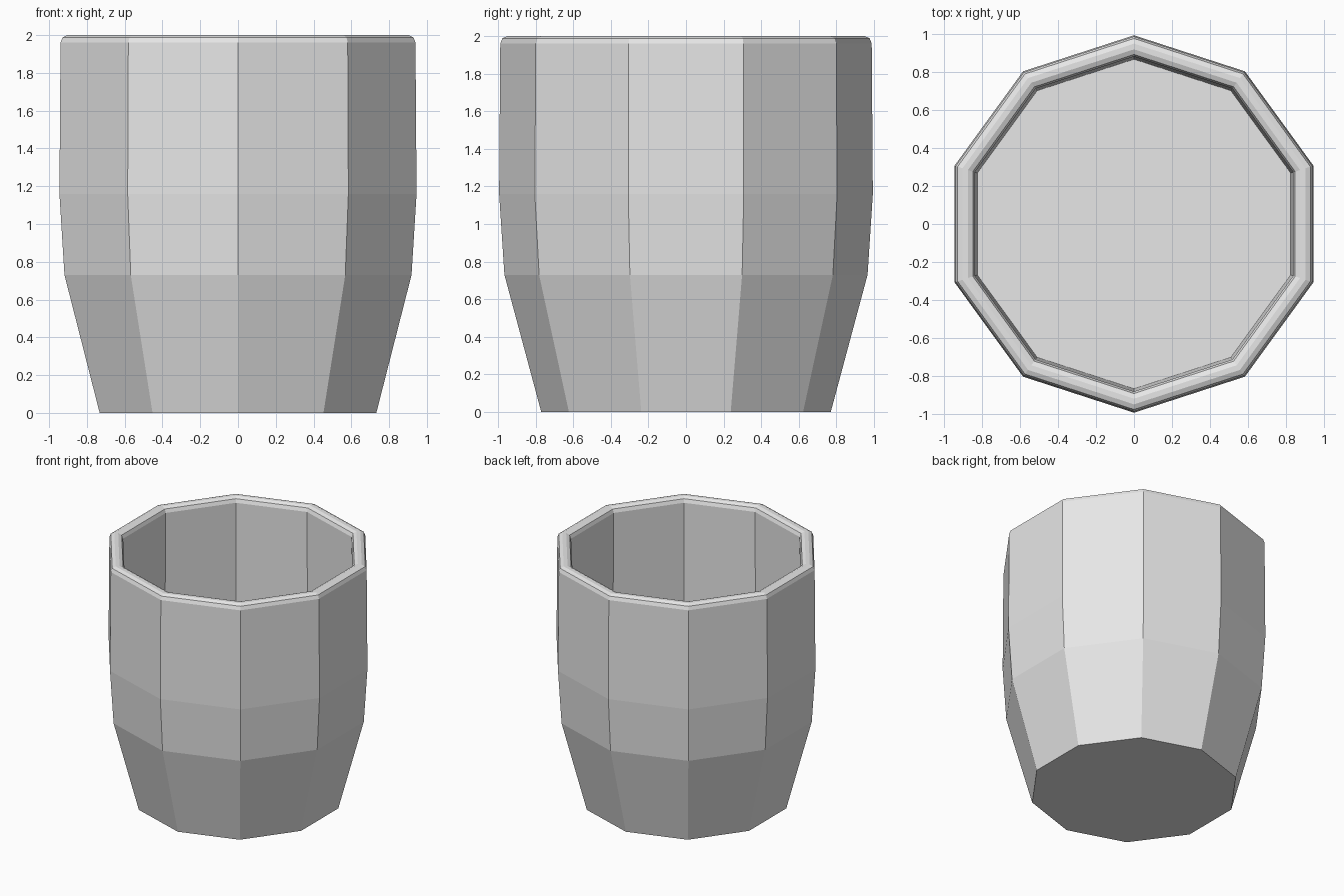
import bpy
import bmesh
from math import pi, sin, cos

SIDES = 10

old = bpy.data.objects.get("Cube")
if old:
    bpy.data.objects.remove(old, do_unlink=True)

# Plain grey clay
clay = bpy.data.materials.new("grey clay")
clay.use_nodes = True
grey = (0.8, 0.8, 0.8, 1)
clay.diffuse_color = grey
clay.node_tree.nodes["Principled BSDF"].inputs["Base Color"].default_value = grey


def lathe(name, profile, material):
    """Turn a (radius, height) profile into a faceted body with closed ends."""
    bm = bmesh.new()
    rings = []
    for r, z in profile:
        ring = []
        for i in range(SIDES):
            a = 2 * pi * i / SIDES - pi / 2  # one corner points to the front
            ring.append(bm.verts.new((r * cos(a), r * sin(a), z)))
        rings.append(ring)
    for low, high in zip(rings, rings[1:]):
        for i in range(SIDES):
            j = (i + 1) % SIDES
            bm.faces.new((low[i], low[j], high[j], high[i]))
    bm.faces.new(rings[0][::-1])
    bm.faces.new(rings[-1])
    bmesh.ops.recalc_face_normals(bm, faces=bm.faces)
    mesh = bpy.data.meshes.new(name)
    bm.to_mesh(mesh)
    bm.free()
    mesh.materials.append(material)
    obj = bpy.data.objects.new(name, mesh)
    bpy.context.collection.objects.link(obj)
    return obj


# Outer wall, rounded rim, inner wall and raised inner floor
outer_wall = [(0.77, 0), (0.966, 0.73), (0.994, 1.16), (0.988, 1.96)]
rim = [(0.977, 1.988), (0.95, 2), (0.92, 2), (0.893, 1.988), (0.882, 1.96)]
inner_wall = [(0.89, 1.16), (0.868, 0.73)]
lathe("cup", outer_wall + rim + inner_wall, clay)
